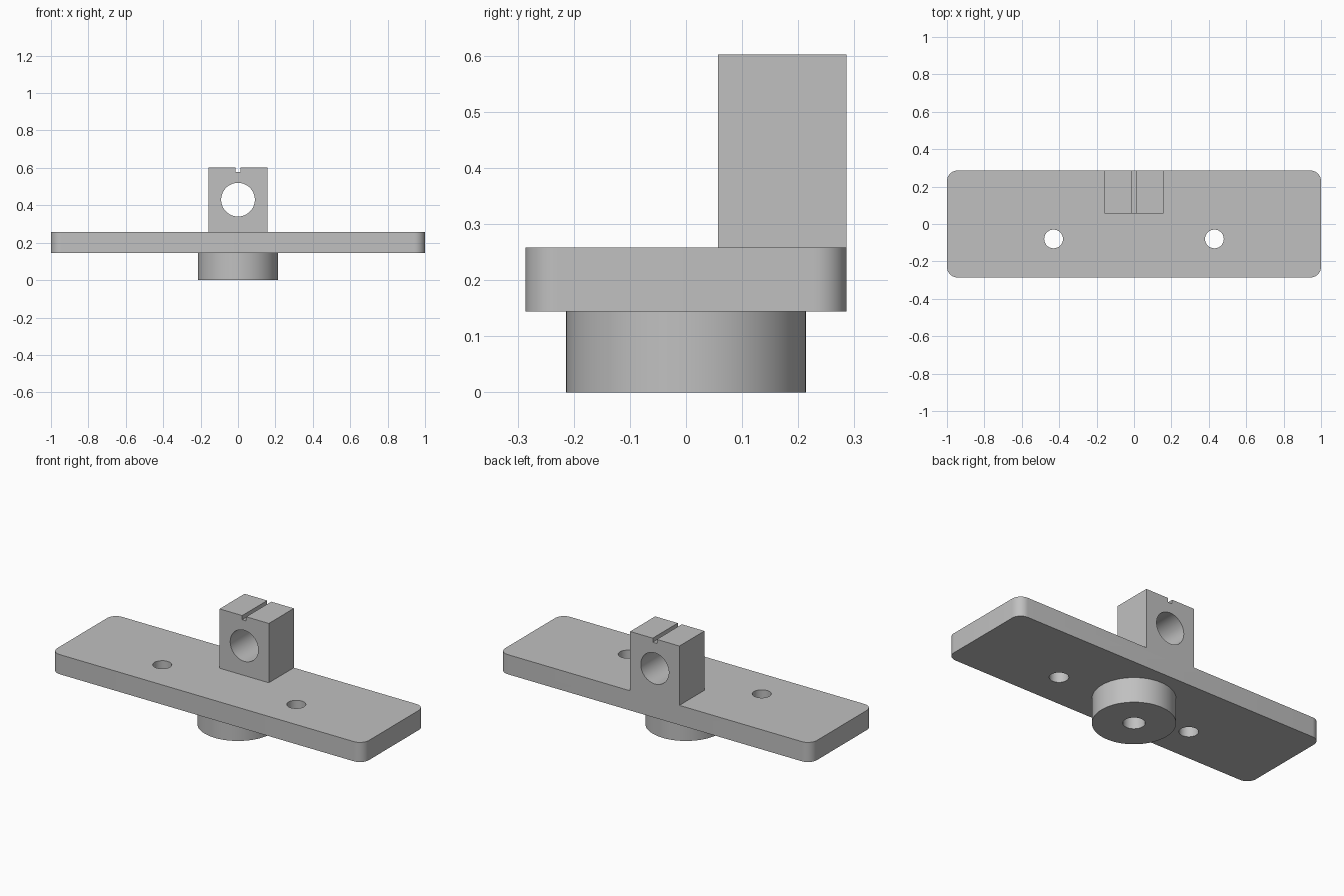
import bpy, bmesh, math
from mathutils import Vector

old = bpy.data.objects.get("Cube")
if old:
    bpy.data.objects.remove(old, do_unlink=True)

grey = bpy.data.materials.new("plain grey")
grey.use_nodes = True
colour = (0.53, 0.53, 0.53, 1)
grey.diffuse_color = colour
grey.node_tree.nodes["Principled BSDF"].inputs["Base Color"].default_value = colour


def finish(name, bm):
    mesh = bpy.data.meshes.new(name)
    bm.to_mesh(mesh)
    bm.free()
    mesh.materials.append(grey)
    obj = bpy.data.objects.new(name, mesh)
    bpy.context.collection.objects.link(obj)
    return obj


def box(name, low, high, corner=0):
    """Box between two corners, with optional rounded upright edges."""
    low, high = Vector(low), Vector(high)
    bm = bmesh.new()
    bmesh.ops.create_cube(bm, size=1)
    for v in bm.verts:
        v.co = (low + high) / 2 + v.co * (high - low)
    if corner:
        upright = [e for e in bm.edges
                   if abs(e.verts[0].co.z - e.verts[1].co.z) > 0.01]
        bmesh.ops.bevel(bm, geom=upright, offset=corner, segments=10,
                        profile=0.5, affect='EDGES')
    return finish(name, bm)


def cylinder(name, radius, length, centre, along_y=False):
    bm = bmesh.new()
    bmesh.ops.create_cone(bm, cap_ends=True, segments=64, radius1=radius,
                          radius2=radius, depth=length)
    obj = finish(name, bm)
    obj.location = centre
    if along_y:
        obj.rotation_euler.x = math.pi / 2
    return obj


def combine(body, tool, operation):
    mod = body.modifiers.new(operation.lower(), 'BOOLEAN')
    mod.operation, mod.solver, mod.object = operation, 'EXACT', tool
    bpy.context.view_layer.objects.active = body
    bpy.ops.object.modifier_apply(modifier=mod.name)
    bpy.data.objects.remove(tool, do_unlink=True)


UNDER, TOP, BACK = 0.144, 0.258, 0.286

# Rounded plate, round boss beneath it, and upright block flush with the back
body = box("mounting_bracket", (-1, -BACK, UNDER), (1, BACK, TOP), 0.057)
combine(body, cylinder("boss", 0.214, 0.2, (0, 0, 0.1)), 'UNION')
combine(body, box("block", (-0.158, 0.057, 0.2), (0.158, BACK, 0.602)), 'UNION')

# Bolt holes through the plate
for side in (-1, 1):
    combine(body, cylinder("bolt_hole", 0.05, 0.4, (side * 0.43, -0.08, 0.2)),
            'DIFFERENCE')

# Bore and clamping groove through the block, blind hole in the boss
combine(body, cylinder("bore", 0.09, 0.6, (0, 0.17, 0.43), True), 'DIFFERENCE')
combine(body, box("groove", (-0.013, 0, 0.578), (0.013, 0.4, 0.7)), 'DIFFERENCE')
combine(body, cylinder("blind_hole", 0.057, UNDER * 2, (0, 0, 0)), 'DIFFERENCE')

# Remove seams in flat faces and smooth the round walls
bm = bmesh.new()
bm.from_mesh(body.data)
bmesh.ops.remove_doubles(bm, verts=bm.verts, dist=0.0001)
bmesh.ops.dissolve_limit(bm, angle_limit=math.radians(0.5),
                         verts=bm.verts, edges=bm.edges)
bm.to_mesh(body.data)
bm.free()
bpy.ops.object.select_all(action='DESELECT')
body.select_set(True)
bpy.context.view_layer.objects.active = body
bpy.ops.object.shade_smooth_by_angle(angle=math.radians(30))
